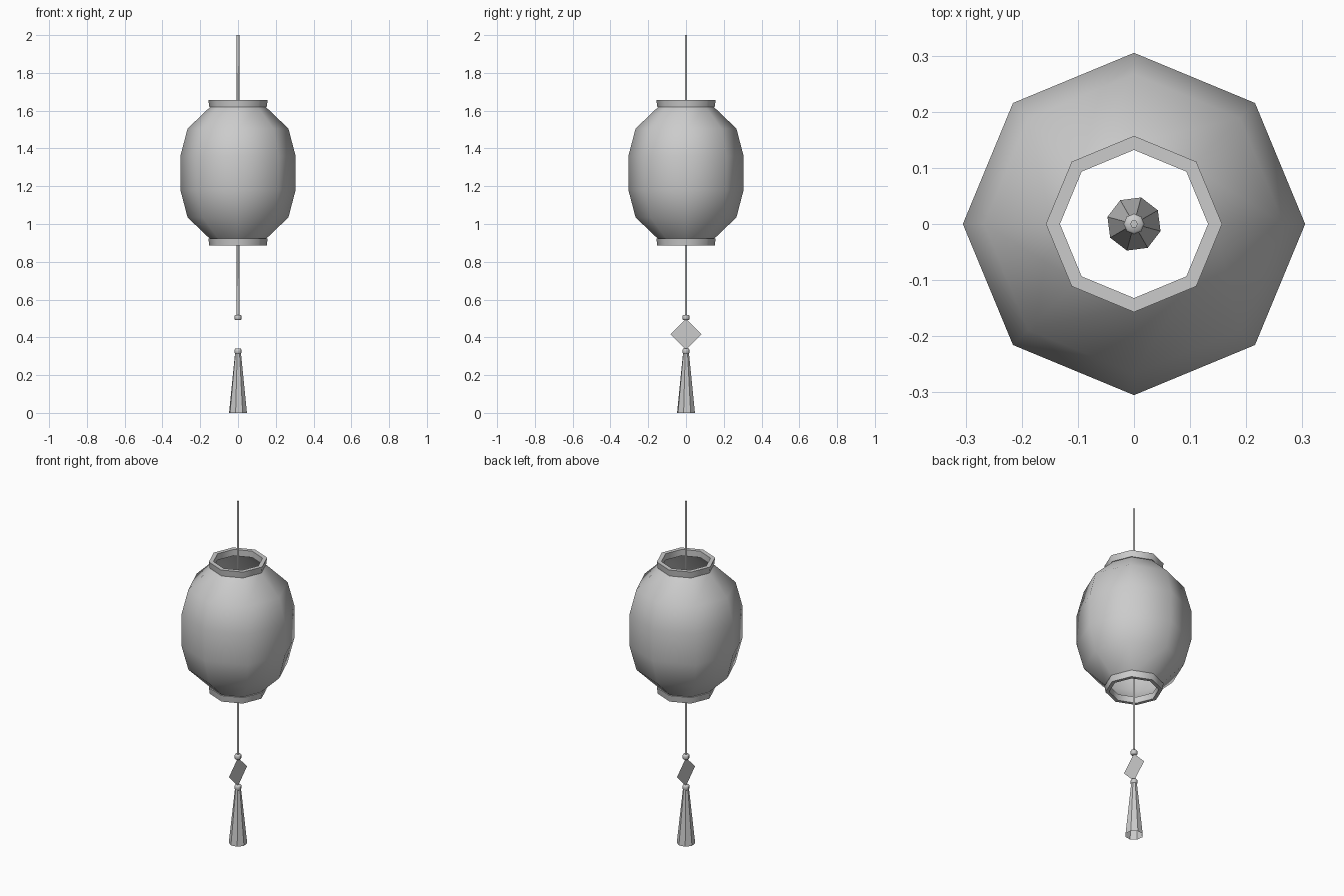
import bpy
import math

cube = bpy.data.objects.get("Cube")
if cube:
    bpy.data.objects.remove(cube, do_unlink=True)

grey = bpy.data.materials.new("light_grey")
grey.use_nodes = True
colour = (0.6, 0.6, 0.6, 1)
grey.diffuse_color = colour
grey.node_tree.nodes["Principled BSDF"].inputs["Base Color"].default_value = colour


def add_object(name, verts, faces, smooth_angle=0):
    mesh = bpy.data.meshes.new(name)
    mesh.from_pydata(verts, [], faces)
    mesh.materials.append(grey)
    obj = bpy.data.objects.new(name, mesh)
    bpy.context.collection.objects.link(obj)
    if smooth_angle:
        bpy.ops.object.select_all(action="DESELECT")
        obj.select_set(True)
        bpy.context.view_layer.objects.active = obj
        bpy.ops.object.shade_smooth_by_angle(angle=math.radians(smooth_angle))
    return obj


def lathe(name, profile, sides=8, turn=0, loop=False, caps=False, smooth_angle=0):
    """Revolve (radius, height) points, listed upward on the outside."""
    verts = []
    for r, z in profile:
        for i in range(sides):
            a = math.radians(turn) + math.tau * i / sides
            verts.append((r * math.cos(a), r * math.sin(a), z))
    rows = len(profile)
    faces = []
    for j in range(rows if loop else rows - 1):
        k = (j + 1) % rows
        for i in range(sides):
            n = (i + 1) % sides
            faces.append((j * sides + i, j * sides + n, k * sides + n, k * sides + i))
    if caps:
        faces.append(tuple(reversed(range(sides))))
        faces.append(tuple(range((rows - 1) * sides, rows * sides)))
    return add_object(name, verts, faces, smooth_angle)


# Lantern shade, open at both ends
MIDDLE = 1.27
upper = [(0.305, 0.09), (0.267, 0.235), (0.145, 0.352)]
profile = [(r, MIDDLE - h) for r, h in reversed(upper)]
profile += [(r, MIDDLE + h) for r, h in upper]
lathe("lantern_shade", profile, smooth_angle=60)

# Rims around the two openings
for name, low, r_low, r_high in (("top_rim", 1.62, 0.152, 0.157),
                                 ("bottom_rim", 0.885, 0.152, 0.157)):
    high = low + 0.037
    lathe(name, [(r_low, low), (r_high, high), (0.132, high), (0.132, low)],
          loop=True, smooth_angle=50)

# Hanging cord through the lantern
lathe("cord", [(0.007, 0.51), (0.007, 2)], sides=6, caps=True, smooth_angle=70)

# Beads above and below the card
for name, z in (("upper_bead", 0.492), ("lower_bead", 0.313)):
    lathe(name, [(0.015, z), (0.0185, z + 0.005), (0.0185, z + 0.022),
                 (0.015, z + 0.027)], caps=True, smooth_angle=60)

# Thin diamond card
add_object("diamond_card",
           [(0, 0, 0.333), (0, 0.083, 0.416), (0, 0, 0.499), (0, -0.083, 0.416)],
           [(0, 1, 2, 3)])

# Tassel, open underneath
lathe("tassel", [(0.049, 0), (0.016, 0.318)], turn=30)
